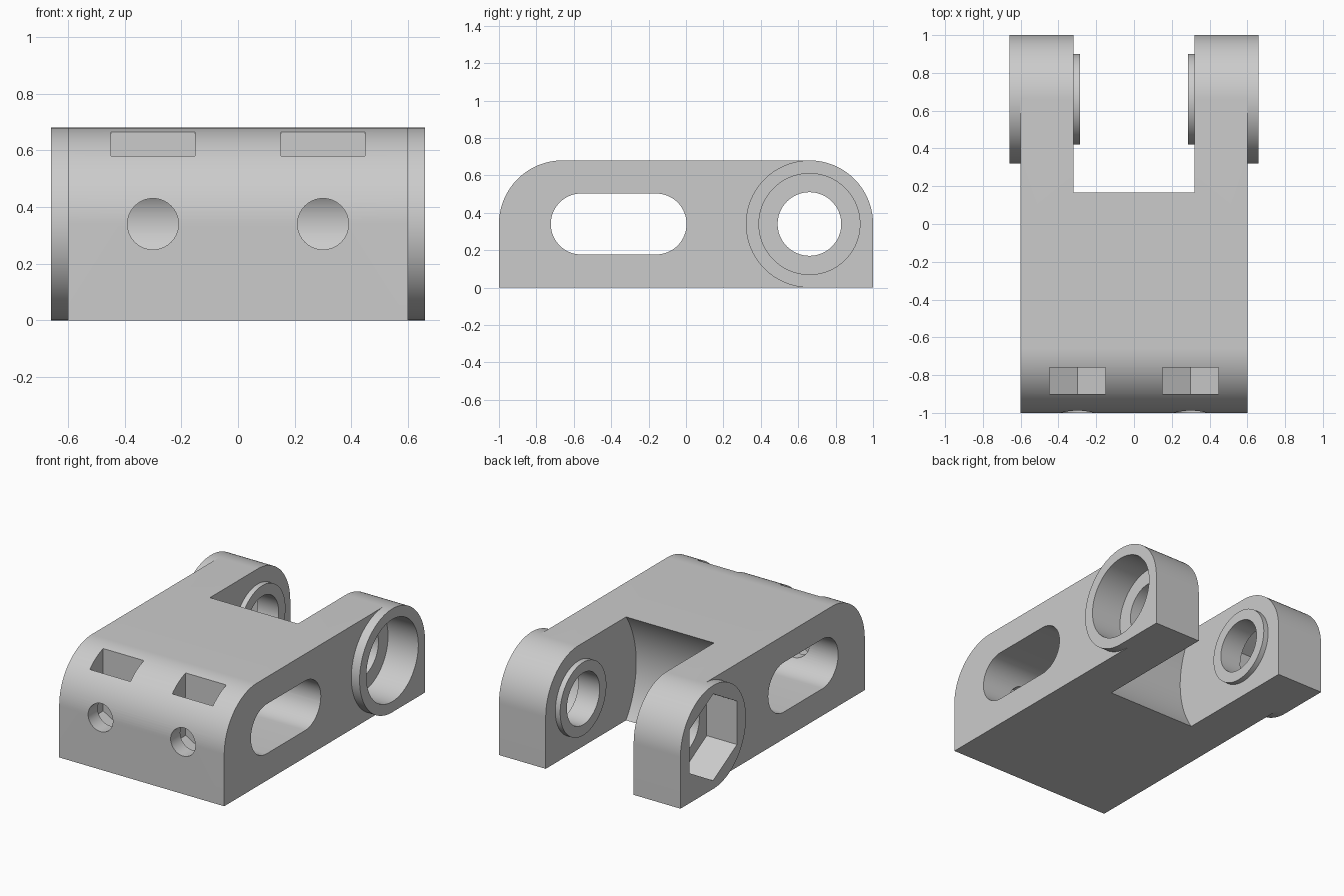
import bpy, bmesh, math

old = bpy.data.objects.get("Cube")
if old:
    bpy.data.objects.remove(old, do_unlink=True)

grey = bpy.data.materials.new("plain grey")
grey.use_nodes = True
colour = (0.6, 0.6, 0.6, 1)
grey.diffuse_color = colour
grey.node_tree.nodes["Principled BSDF"].inputs["Base Color"].default_value = colour

HEIGHT = 0.68
MID = HEIGHT / 2      # radius of the rounded ends and height of every axis
HINGE = 0.66          # y of the hinge axis


def arc(cy, cz, r, start, end, steps=32):
    """Points of an arc, angles in degrees."""
    angles = [math.radians(start + (end - start) * i / steps) for i in range(steps + 1)]
    return [(cy + r * math.cos(a), cz + r * math.sin(a)) for a in angles]


def circle(cy, cz, r, sides=96, turn=0):
    return arc(cy, cz, r, turn, turn + 360, sides)[:-1]


def prism(name, profile, low, high, axis="x"):
    """Extrude a closed profile (side, z) along x or y."""
    bm = bmesh.new()
    place = (lambda s, z, d: (d, s, z)) if axis == "x" else (lambda s, z, d: (s, d, z))
    ends = [[bm.verts.new(place(s, z, d)) for s, z in profile] for d in (low, high)]
    for ring in ends:
        bm.faces.new(ring)
    count = len(profile)
    for i in range(count):
        j = (i + 1) % count
        bm.faces.new((ends[0][i], ends[0][j], ends[1][j], ends[1][i]))
    bmesh.ops.recalc_face_normals(bm, faces=bm.faces)
    mesh = bpy.data.meshes.new(name)
    bm.to_mesh(mesh)
    bm.free()
    mesh.materials.append(grey)
    obj = bpy.data.objects.new(name, mesh)
    bpy.context.collection.objects.link(obj)
    return obj


def combine(tool, operation="DIFFERENCE"):
    """Apply a boolean to the body and discard the tool."""
    tool.hide_render = True
    mod = body.modifiers.new(tool.name, "BOOLEAN")
    mod.object, mod.operation, mod.solver = tool, operation, "EXACT"
    bpy.context.view_layer.objects.active = body
    bpy.ops.object.modifier_apply(modifier=mod.name)
    bpy.data.objects.remove(tool, do_unlink=True)


def across(name, profile, side, inner, outer):
    """Prism along x on one side of the model."""
    return prism(name, profile, *sorted((side * inner, side * outer)))


# Main block with rounded upper ends
back_round = arc(HINGE, MID, MID, 0, 90)
front_round = arc(-HINGE, MID, MID, 90, 180)
body = prism("hinge_bracket", [(-1, 0), (1, 0)] + back_round + front_round, -0.6, 0.6)

# Concave clearance between the two arms
combine(prism("arm_gap", circle(HINGE, MID, 0.6, 160), -0.32, 0.32))

# Raised outer bosses and inner collars around the hinge axis
boss_profile = [(1, 0)] + back_round + arc(HINGE, MID, MID, 90, 270, 64)[1:]
for side in (-1, 1):
    combine(across("outer_boss", boss_profile, side, 0.45, 0.66), "UNION")
    combine(across("inner_collar", circle(HINGE, MID, 0.24), side, 0.285, 0.4), "UNION")

# Hinge bore, round recess on one side and hexagonal recess on the other
combine(prism("hinge_bore", circle(HINGE, MID, 0.17), -1, 1))
combine(across("round_recess", circle(HINGE, MID, 0.27), 1, 0.44, 1))
combine(across("hex_recess", circle(HINGE, MID, 0.285, 6, 30), -1, 0.44, 1))

# Long slot through the sides
slot = arc(-0.16, MID, 0.163, -90, 90) + arc(-0.56, MID, 0.163, 90, 270)
combine(prism("side_slot", slot, -1, 1))

# Front screw holes and nut pockets open at the top
for x in (-0.3, 0.3):
    combine(prism("screw_hole", circle(x, MID, 0.09, 64), -1.2, -0.5, "y"))
    pocket = [(x - 0.148, 1), (x - 0.148, 0.255), (x, 0.17), (x + 0.148, 0.255), (x + 0.148, 1)]
    combine(prism("nut_pocket", pocket, -0.9, -0.76, "y"))

# Smooth curves, sharp edges
bpy.ops.object.select_all(action="DESELECT")
body.select_set(True)
bpy.context.view_layer.objects.active = body
bpy.ops.object.shade_smooth_by_angle(angle=math.radians(25))
